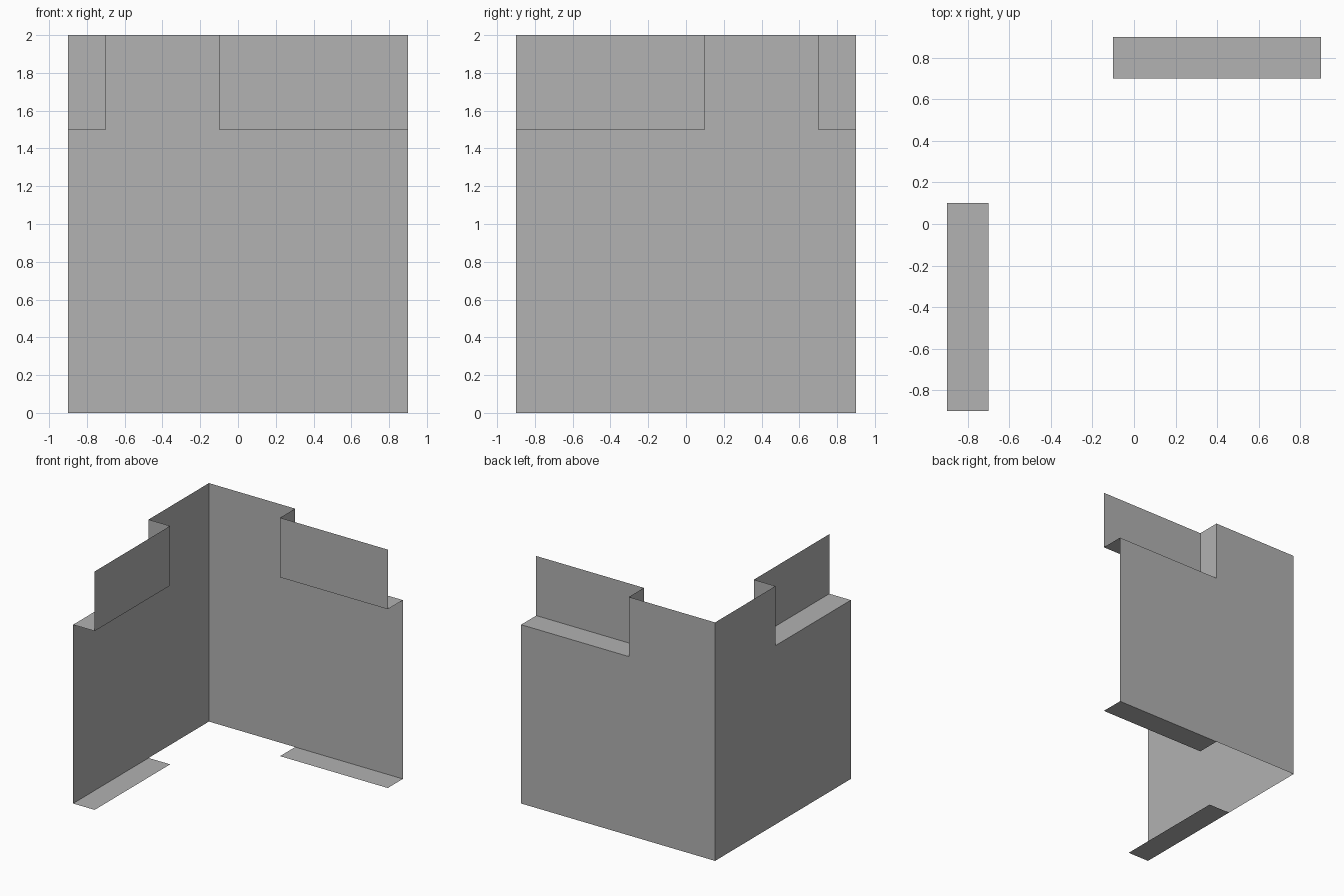
import bpy
import bmesh

if "Cube" in bpy.data.objects:
    bpy.data.objects.remove(bpy.data.objects["Cube"], do_unlink=True)

HALF, INNER, NOTCH = 0.9, 0.7, -0.1   # wall plane, recessed plane, notch start
SILL, TOP = 1.5, 2.0                  # recess floor height, wall height

grey = bpy.data.materials.new("plain_grey")
grey.use_nodes = True
colour = (0.445, 0.445, 0.445, 1.0)
grey.diffuse_color = colour
grey.node_tree.nodes["Principled BSDF"].inputs["Base Color"].default_value = colour


def sheet(name, corners, swap):
    """Single flat sheet; swap reflects it onto the side wall."""
    bm = bmesh.new()
    points = [(-y, -x, z) if swap else (x, y, z) for x, y, z in corners]
    if swap:
        points.reverse()   # keep the outside facing out
    bm.faces.new([bm.verts.new(p) for p in points])
    mesh = bpy.data.meshes.new(name)
    bm.to_mesh(mesh)
    bm.free()
    mesh.materials.append(grey)
    bpy.context.collection.objects.link(bpy.data.objects.new(name, mesh))


def strip(z):
    """Horizontal ledge between the wall plane and the recessed plane."""
    return [(NOTCH, INNER, z), (HALF, INNER, z), (HALF, HALF, z), (NOTCH, HALF, z)]


for side, swap in (("back", False), ("side", True)):
    # Main wall with its upper outer corner notched away
    outline = [(HALF, 0), (-HALF, 0), (-HALF, TOP), (NOTCH, TOP), (NOTCH, SILL), (HALF, SILL)]
    sheet(side + "_wall", [(x, HALF, z) for x, z in outline], swap)

    # Recessed upper panel
    panel = [(HALF, SILL), (NOTCH, SILL), (NOTCH, TOP), (HALF, TOP)]
    sheet(side + "_recessed_panel", [(x, INNER, z) for x, z in panel], swap)

    # Return joining wall and recessed panel
    joint = [(INNER, SILL), (HALF, SILL), (HALF, TOP), (INNER, TOP)]
    sheet(side + "_recess_return", [(NOTCH, y, z) for y, z in joint], swap)

    # Recess ledge, and the matching strip on the floor
    sheet(side + "_recess_ledge", strip(SILL), swap)
    sheet(side + "_floor_strip", strip(0), swap)
